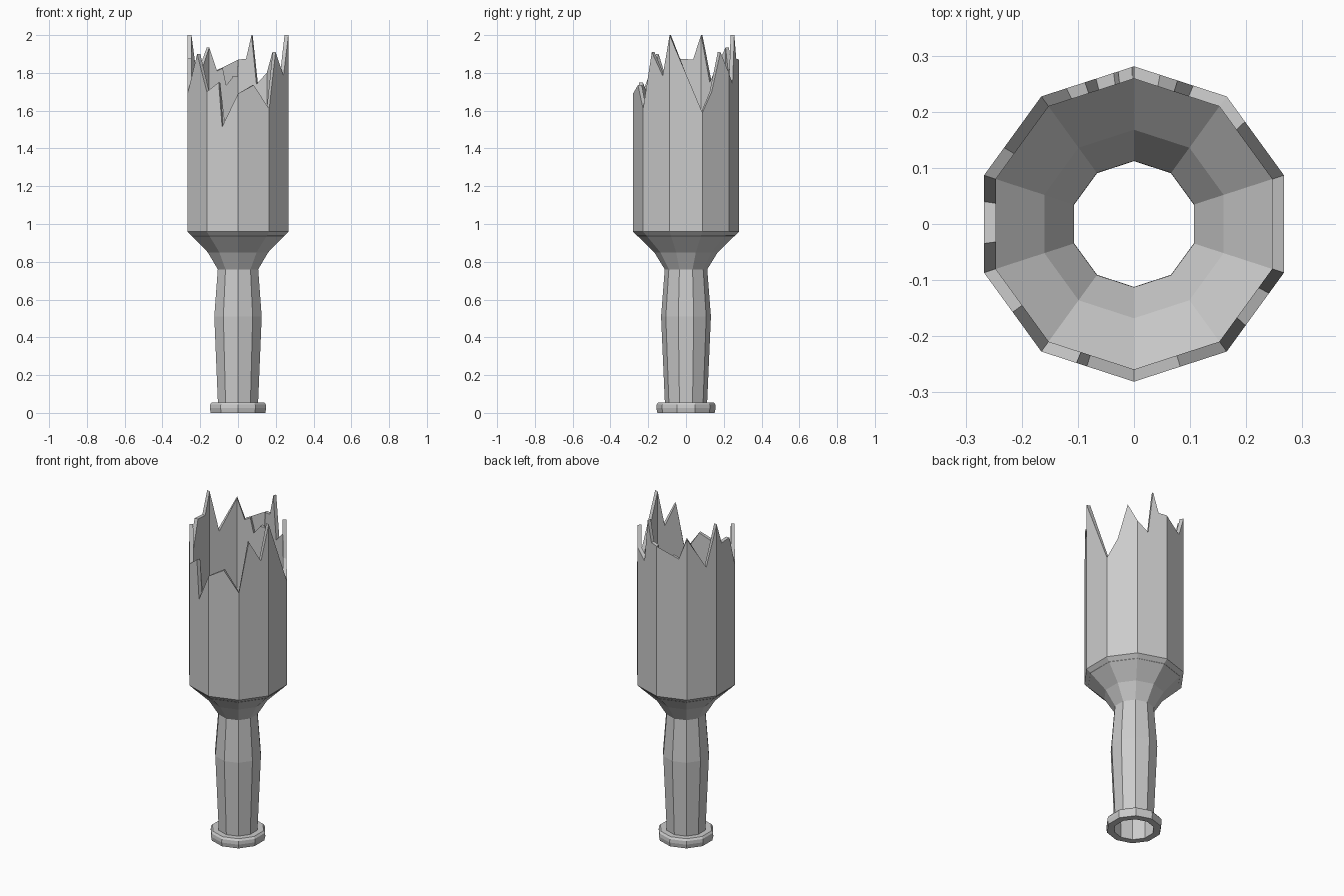
import bpy, bmesh, math

if "Cube" in bpy.data.objects:
    bpy.data.objects.remove(bpy.data.objects["Cube"])

SIDES = 10
R_OUT, R_IN = 0.281, 0.259
Z_BASE, Z_IN = 0.96, 0.937


def corner(i, r):
    a = math.radians(-90 + 36 * i)
    return r * math.cos(a), r * math.sin(a)


def on_wall(u, r, z):
    # point on the flat-sided wall; u counts corners from the front
    k = math.floor(u)
    t = u - k
    ax, ay = corner(k, r)
    bx, by = corner(k + 1, r)
    return (ax + (bx - ax) * t, ay + (by - ay) * t, z)


def finish(name, bm):
    mesh = bpy.data.meshes.new(name)
    bm.to_mesh(mesh)
    bm.free()
    ob = bpy.data.objects.new(name, mesh)
    bpy.context.collection.objects.link(ob)
    return ob


def lathe(name, profile, closed=False):
    bm = bmesh.new()
    rings = [[bm.verts.new((*corner(i, r), z)) for i in range(SIDES)] for r, z in profile]
    pairs = list(zip(rings, rings[1:]))
    if closed:
        pairs.append((rings[-1], rings[0]))
    for lo, hi in pairs:
        for i in range(SIDES):
            j = (i + 1) % SIDES
            bm.faces.new((lo[i], lo[j], hi[j], hi[i]))
    return finish(name, bm)


# Mouth ring at the bottom
lathe("mouth_ring", [(0.112, 0), (0.152, 0), (0.157, 0.025), (0.155, 0.045),
                     (0.146, 0.056), (0.112, 0.056)], closed=True)

# Bulging neck and flared shoulder
lathe("neck_and_shoulder", [(0.112, 0.056), (0.132, 0.51), (0.1125, 0.76),
                            (0.168, 0.85), (R_OUT, Z_BASE)])

# Jagged broken edge: (corner position around the body, height)
RIM = [(0, 1.69), (0.5, 1.735), (1, 1.61), (1.33, 1.91), (1.74, 1.785),
       (2, 2.0), (3, 1.59), (3.35, 1.70), (3.68, 1.91), (4, 1.80), (4.36, 1.74),
       (4.53, 2.0), (4.72, 1.875), (5, 1.87), (5.02, 1.78), (5.17, 1.78),
       (5.22, 1.735), (5.41, 1.735), (5.53, 1.825), (5.73, 1.81), (6, 1.935),
       (6.65, 1.75), (7, 2.0), (7.27, 1.87), (7.7, 1.875),
       (8, 1.69), (8.5, 1.90), (9, 1.70), (9.38, 1.75), (9.49, 1.515)]

# Body with inner and outer walls joined along the broken edge
bm = bmesh.new()
n = len(RIM)
walls = []
for r, z0 in ((R_OUT, Z_BASE), (R_IN, Z_IN)):
    base = [bm.verts.new((*corner(i, r), z0)) for i in range(SIDES)]
    top = [bm.verts.new(on_wall(u, r, z)) for u, z in RIM]
    for k in range(SIDES):
        edge = [i for i in range(n) if k <= RIM[i][0] < k + 1]
        edge.append((edge[-1] + 1) % n)
        loop = [base[(k + 1) % SIDES]] + [top[i] for i in reversed(edge)] + [base[k]]
        if r == R_OUT:
            loop.reverse()
        bm.faces.new(loop)
    walls.append(top)
outer, inner = walls
for i in range(n):
    j = (i + 1) % n
    bm.faces.new((outer[i], outer[j], inner[j], inner[i]))
bmesh.ops.triangulate(bm, faces=[f for f in bm.faces if len(f.verts) > 4])
finish("broken_body", bm)
